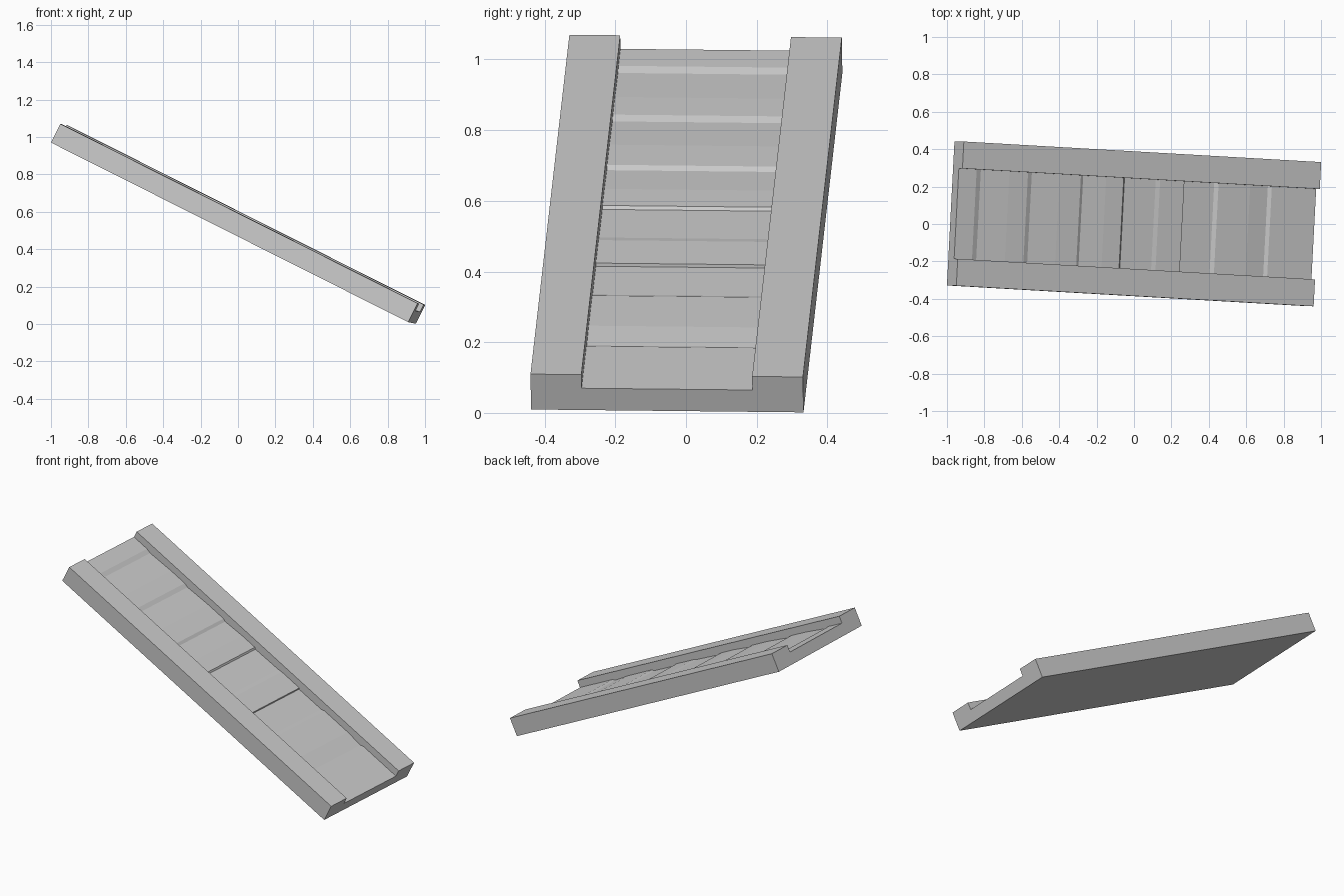
import bpy, bmesh
from mathutils import Vector, Matrix

if "Cube" in bpy.data.objects:
    bpy.data.objects.remove(bpy.data.objects["Cube"])

LENGTH, WIDTH, THICK = 2.141, 0.772, 0.112
RAIL, DEPTH = 0.144, 0.043

# tilted frame: along the slope, across it, and normal to it
along = Vector((1.91, -0.11, -0.96)).normalized()
across = Vector((0.04, 0.77, -0.008))
across = (across - across.dot(along) * along).normalized()
normal = along.cross(across)
frame = Matrix((along, across, normal)).transposed().to_4x4()
frame.translation = Vector((-0.95, -0.33, 1.07))


def prism(name, profile, y0, y1):
    """Extrude a length/height profile across the width."""
    bm = bmesh.new()
    face = bm.faces.new([bm.verts.new((x, y0, z)) for x, z in profile])
    ext = bmesh.ops.extrude_face_region(bm, geom=[face])
    verts = [g for g in ext["geom"] if isinstance(g, bmesh.types.BMVert)]
    bmesh.ops.translate(bm, verts=verts, vec=(0, y1 - y0, 0))
    bmesh.ops.recalc_face_normals(bm, faces=bm.faces)
    mesh = bpy.data.meshes.new(name)
    bm.to_mesh(mesh)
    bm.free()
    obj = bpy.data.objects.new(name, mesh)
    bpy.context.collection.objects.link(obj)
    obj.matrix_world = frame
    return obj


# solid ramp body
ramp = prism("ramp", [(0, 0), (LENGTH, 0), (LENGTH, -THICK), (0, -THICK)], 0, WIDTH)

# shallow notches in the floor: (height of an edge, extra depth there)
steps = [
    (0.980, 0), (0.967, 0.008), (0.892, 0),
    (0.842, 0), (0.830, 0.008), (0.757, 0),
    (0.700, 0), (0.692, 0.008), (0.632, 0),
    (0.585, 0), (0.581, 0.008), (0.498, 0.004), (0.487, 0),
    (0.422, 0), (0.421, 0.009), (0.340, 0.008), (0.330, 0),
    (0.245, 0), (0.196, 0.008), (0.187, 0),
]
floor = [((1.028 - z) / 0.96 * LENGTH, -DEPTH - d) for z, d in steps]
profile = [(-0.1, 0.1), (-0.1, -DEPTH)] + floor + [(LENGTH + 0.1, -DEPTH), (LENGTH + 0.1, 0.1)]
channel = prism("channel_cutter", profile, RAIL, WIDTH - RAIL)
channel.hide_render = True

# cut the channel between the two side rails
cut = ramp.modifiers.new("channel", "BOOLEAN")
cut.operation = "DIFFERENCE"
cut.solver = "EXACT"
cut.object = channel
bpy.context.view_layer.objects.active = ramp
ramp.select_set(True)
bpy.ops.object.modifier_apply(modifier=cut.name)
bpy.data.objects.remove(channel)
